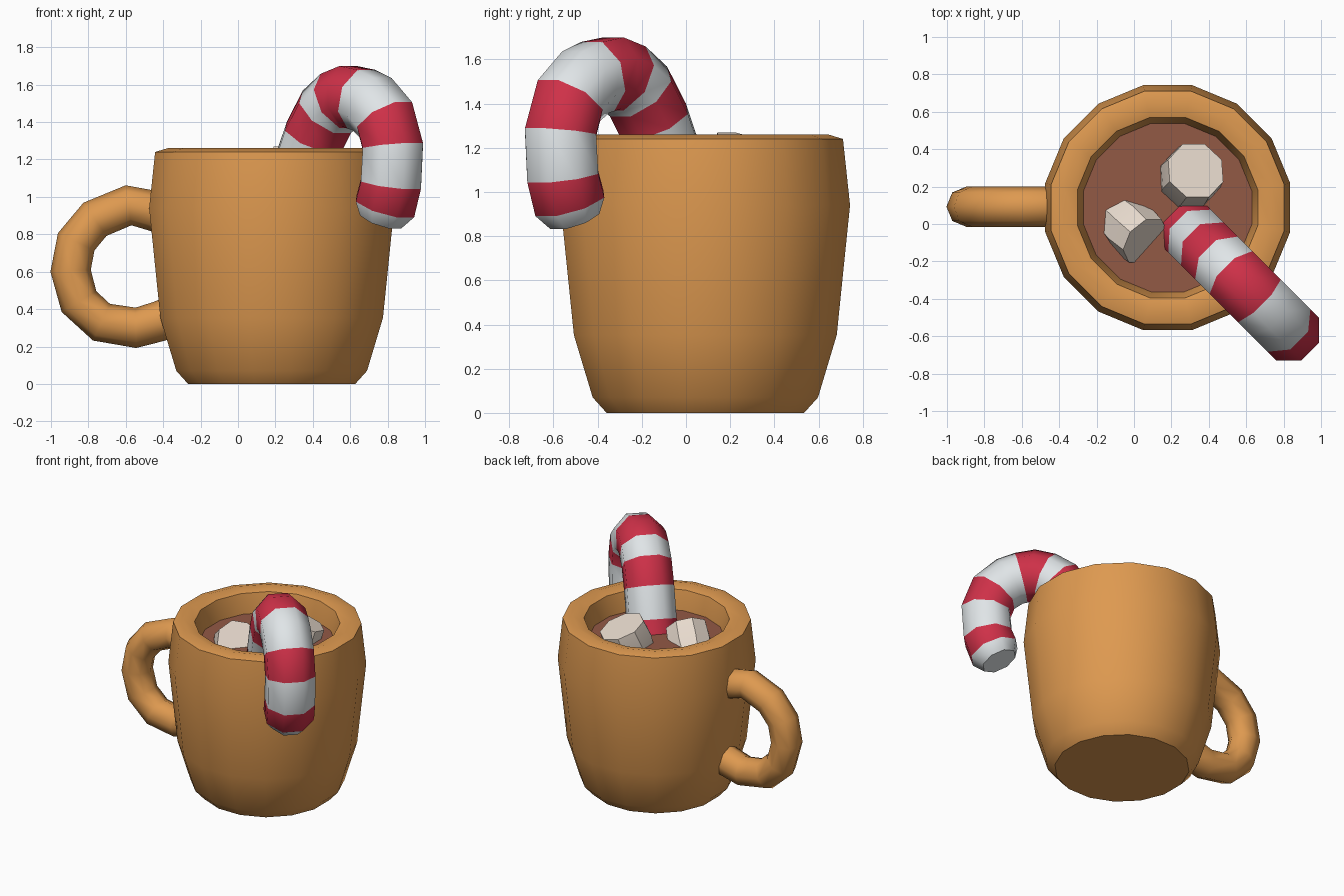
import bpy, math
from mathutils import Vector

if "Cube" in bpy.data.objects:
    bpy.data.objects.remove(bpy.data.objects["Cube"])


def material(name, rgb):
    m = bpy.data.materials.new(name)
    m.diffuse_color = (*rgb, 1)
    m.use_nodes = True
    m.node_tree.nodes["Principled BSDF"].inputs["Base Color"].default_value = m.diffuse_color
    return m


ORANGE = material("orange_ceramic", (0.73, 0.32, 0.08))
COCOA = material("cocoa_brown", (0.29, 0.10, 0.06))
RED = material("candy_red", (0.62, 0.03, 0.065))
WHITE = material("candy_white", (0.78, 0.82, 0.84))
CREAM = material("marshmallow_cream", (0.80, 0.70, 0.61))


def ring(center, a, b, radius, n, phase=0.0):
    """n points around center in the plane of unit vectors a and b"""
    pts = []
    for i in range(n):
        t = 2 * math.pi * i / n + phase
        pts.append(Vector(center) + a * radius * math.cos(t) + b * radius * math.sin(t))
    return pts


def loft(name, rings, mats, angle, colours=None):
    """Skin a list of rings, cap both ends; colours = material slot per band"""
    n = len(rings[0])
    verts = [p for r in rings for p in r]
    faces, slots = [], []
    for k in range(len(rings) - 1):
        for i in range(n):
            j = (i + 1) % n
            faces.append((k * n + i, k * n + j, (k + 1) * n + j, (k + 1) * n + i))
            slots.append(colours[k] if colours else 0)
    last = (len(rings) - 1) * n
    faces += [tuple(reversed(range(n))), tuple(range(last, last + n))]
    slots += [colours[0], colours[-1]] if colours else [0, 0]
    me = bpy.data.meshes.new(name)
    me.from_pydata(verts, [], faces)
    for m in mats:
        me.materials.append(m)
    for p, s in zip(me.polygons, slots):
        p.material_index = s
    ob = bpy.data.objects.new(name, me)
    bpy.context.collection.objects.link(ob)
    bpy.ops.object.select_all(action='DESELECT')
    ob.select_set(True)
    bpy.context.view_layer.objects.active = ob
    # outward normals, then smooth shading with sharp rims
    bpy.ops.object.mode_set(mode='EDIT')
    bpy.ops.mesh.select_all(action='SELECT')
    bpy.ops.mesh.normals_make_consistent(inside=False)
    bpy.ops.object.mode_set(mode='OBJECT')
    bpy.ops.object.shade_smooth_by_angle(angle=math.radians(angle))
    return ob


def tube_rings(path, radii, binormal, n, phase=0.0):
    """Rings along a planar path, mitred at each point"""
    out = []
    for i, p in enumerate(path):
        t = (path[min(i + 1, len(path) - 1)] - path[max(i - 1, 0)]).normalized()
        out.append(ring(p, t.cross(binormal), binormal, radii[i], n, phase))
    return out


X, Y = Vector((1, 0, 0)), Vector((0, 1, 0))
CX, CY = 0.18, 0.0875
SIDES = 16
FLAT = 1 / math.cos(math.pi / SIDES)

# Mug body: profile of (distance to flat, z), outside, rim, then inside
profile = [(0.447, 0), (0.51, 0.07), (0.595, 0.353), (0.655, 0.94), (0.623, 1.24),
           (0.557, 1.26), (0.482, 1.24), (0.45, 1.10), (0.40, 0.15)]
loft("mug_body", [ring((CX, CY, z), X, Y, r * FLAT, SIDES, math.pi / SIDES)
                  for r, z in profile], [ORANGE], 35)

# Cocoa surface
loft("cocoa", [ring((CX, CY, z), X, Y, 0.452 * FLAT, SIDES, math.pi / SIDES)
               for z in (1.08, 1.10)], [COCOA], 30)

# Handle: octagonal tube in the xz plane
hp = [(-0.38, 0.90), (-0.45, 0.925), (-0.585, 0.955), (-0.765, 0.88), (-0.865, 0.76),
      (-0.895, 0.605), (-0.85, 0.44), (-0.73, 0.33), (-0.546, 0.30), (-0.42, 0.335),
      (-0.36, 0.36)]
loft("mug_handle", tube_rings([Vector((x, 0.0925, z)) for x, z in hp],
                              [0.108] * len(hp), Y, 8), [ORANGE], 50)

# Candy cane: path in a diagonal vertical plane, (offset, z, stripe colour)
cp = [(0.14, 0.93, 0), (0.21, 1.12, 1), (0.277, 1.32, 0), (0.345, 1.455, 1),
      (0.41, 1.513, 0), (0.465, 1.538, 0), (0.53, 1.522, 1), (0.585, 1.497, 1),
      (0.66, 1.413, 0), (0.698, 1.27, 1), (0.688, 1.07, 0), (0.658, 0.95, 1),
      (0.635, 0.88, 1)]
path = [Vector((0.13 + u, 0.13 - u, z)) for u, z, c in cp]
loft("candy_cane", tube_rings(path, [0.175] * (len(cp) - 1) + [0.125],
                              Vector((1, 1, 0)).normalized(), 8, math.pi / 8),
     [RED, WHITE], 50, [c for u, z, c in cp[:-1]])

# Marshmallows: short tilted octagonal cylinders (top centre, axis, radius, length)
for i, (top, axis, r, length) in enumerate([
        ((0.33, 0.285, 1.215), (0.26, 0.30, 1.0), 0.16, 0.24),
        ((0.06, -0.09, 1.14), (0.56, -0.50, 0.62), 0.145, 0.25)]):
    d = Vector(axis).normalized()
    a = d.cross(Y).normalized()
    b = d.cross(a)
    loft(f"marshmallow_{i + 1}",
         [ring(Vector(top) - d * length * (1 - k), a, b, r * s, 8, math.pi / 8)
          for k, s in ((0, 0.95), (0.5, 1.06), (1, 1.0))], [CREAM], 30)
